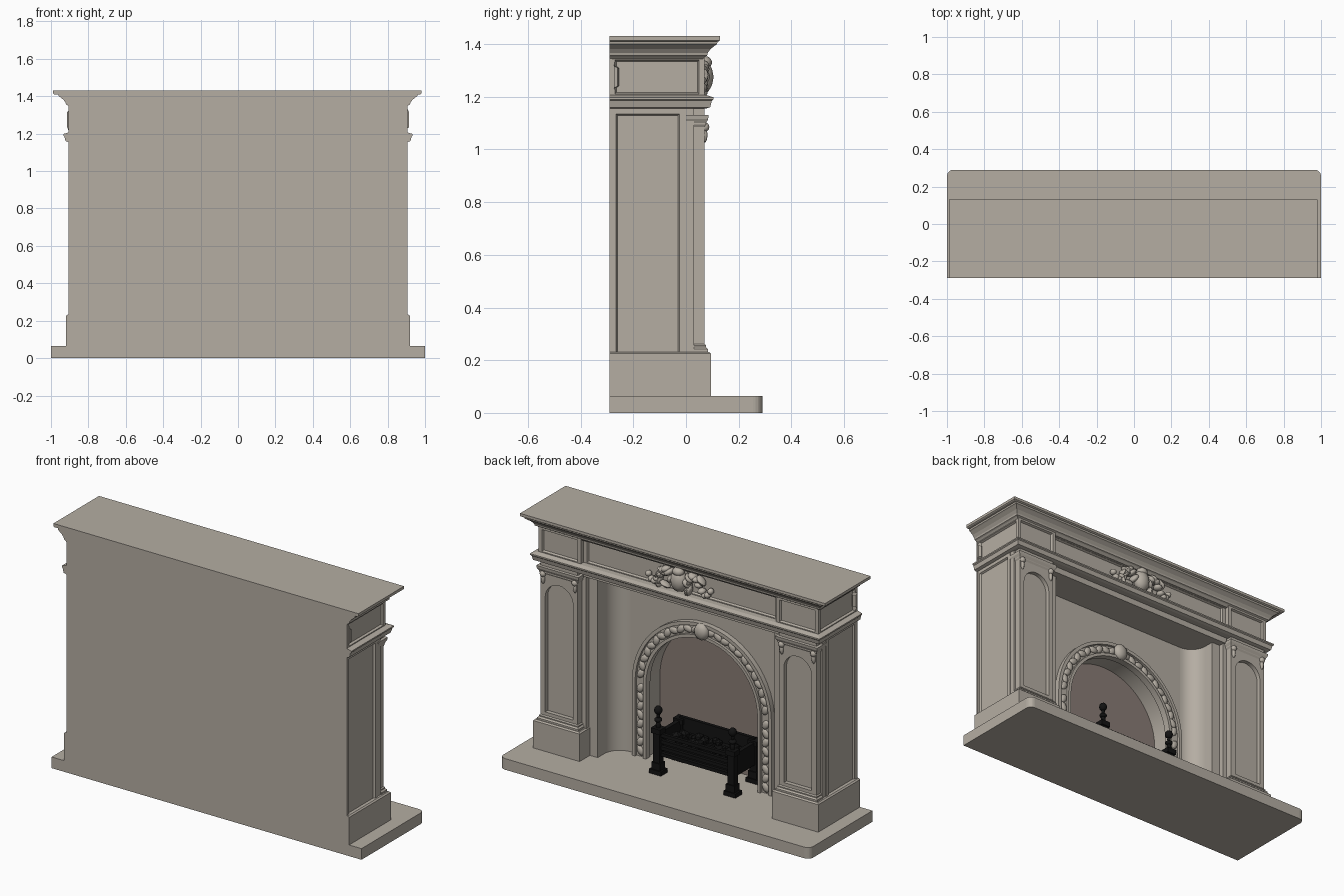
import bpy, bmesh, math, random
from mathutils import Matrix, Vector

if "Cube" in bpy.data.objects:
    bpy.data.objects.remove(bpy.data.objects["Cube"])
random.seed(4)


def material(name, rgb):
    m = bpy.data.materials.new(name)
    m.diffuse_color = (*rgb, 1)
    m.use_nodes = True
    m.node_tree.nodes["Principled BSDF"].inputs["Base Color"].default_value = m.diffuse_color
    return m


STONE = material("warm grey stone", (0.46, 0.42, 0.365))
BROWN = material("brown firebrick", (0.25, 0.20, 0.178))
BLACK = material("black iron", (0.006, 0.006, 0.006))


def finish(name, bm, mat, smooth=False):
    bmesh.ops.recalc_face_normals(bm, faces=bm.faces)
    me = bpy.data.meshes.new(name)
    bm.to_mesh(me)
    bm.free()
    me.materials.append(mat)
    ob = bpy.data.objects.new(name, me)
    bpy.context.collection.objects.link(ob)
    if smooth:
        bpy.ops.object.select_all(action='DESELECT')
        ob.select_set(True)
        bpy.context.view_layer.objects.active = ob
        bpy.ops.object.shade_smooth_by_angle(angle=math.radians(35))
    return ob


def add_box(bm, x, y, z):
    c = Vector((sum(x) / 2, sum(y) / 2, sum(z) / 2))
    size = (abs(x[1] - x[0]), y[1] - y[0], z[1] - z[0], 1)
    bmesh.ops.create_cube(bm, size=1, matrix=Matrix.Translation(c) @ Matrix.Diagonal(size))


def box(name, x, y, z, mat=STONE, panel=None, border=0.03, depth=0.012):
    """Box; the face towards direction 'panel' gets a sunken panel."""
    bm = bmesh.new()
    add_box(bm, x, y, z)
    for d in panel or []:
        bm.normal_update()
        faces = [f for f in bm.faces if f.normal.dot(Vector(d)) > 0.9]
        bmesh.ops.inset_individual(bm, faces=faces, thickness=border)
        bmesh.ops.inset_individual(bm, faces=faces, thickness=0.008, depth=-depth)
    return finish(name, bm, mat)


def prism(name, pts, lo, hi, axis, mat=STONE, smooth=False):
    """Outline extruded along z (pts are x,y) or along y (pts are x,z)."""
    bm = bmesh.new()
    put = (lambda p, h: (p[0], p[1], h)) if axis == 'z' else (lambda p, h: (p[0], h, p[1]))
    face = bm.faces.new([bm.verts.new(put(p, lo)) for p in pts])
    geo = bmesh.ops.extrude_face_region(bm, geom=[face])['geom']
    step = (0, 0, hi - lo) if axis == 'z' else (0, hi - lo, 0)
    bmesh.ops.translate(bm, vec=step, verts=[v for v in geo if isinstance(v, bmesh.types.BMVert)])
    return finish(name, bm, mat, smooth)


def arc(cx, cz, r, n=28):
    return [(cx + r * math.cos(math.pi * i / n), cz + r * math.sin(math.pi * i / n)) for i in range(n + 1)]


def moulding(name, x0, x1, y0, y1, profile, both=True):
    """Stacked rings of (overhang, z); the back stays flat at y0."""
    bm = bmesh.new()
    rings = []
    for o, z in profile:
        rings.append([bm.verts.new(p) for p in
                      ((x0 - o, y0, z), (x1 + o, y0, z), (x1 + o, y1 + o, z), (x0 - o, y1 + o, z))])
    for a, b in zip(rings, rings[1:]):
        for i in range(4):
            bm.faces.new((a[i], a[(i + 1) % 4], b[(i + 1) % 4], b[i]))
    bm.faces.new(rings[0])
    bm.faces.new(rings[-1])
    return finish(name, bm, STONE)


def add_blob(bm, loc, size, turn=0.0):
    m = (Matrix.Translation(loc) @ Matrix.Rotation(turn, 4, 'Y') @ Matrix.Diagonal((*size, 1)))
    bmesh.ops.create_icosphere(bm, subdivisions=2, radius=1, matrix=m)


BACK = -0.29

# hearth slab with rounded front corners
r = 0.035
corner = [(1 - r + r * math.cos(t * math.pi / 12), 0.29 - r + r * math.sin(t * math.pi / 12)) for t in range(7)]
prism("hearth", [(-1, BACK), (1, BACK)] + corner + [(-x, y) for x, y in reversed(corner)], 0, 0.065, 'z')

# back wall and firebox back
box("back_wall", (-0.905, 0.905), (BACK, -0.28), (0.065, 1.41))
box("firebox_back", (-0.42, 0.42), (-0.28, -0.274), (0.065, 0.92), BROWN)

# recessed wall with arched opening, and the raised arch frame
AX, ZC = -0.01, 0.5
prism("arch_wall", [(AX + 0.37, 0.065)] + arc(AX, ZC, 0.37) + [(AX - 0.37, 0.065), (-0.62, 0.065),
      (-0.62, 1.16), (0.62, 1.16), (0.62, 0.065)], -0.28, -0.16, 'y', smooth=True)
for nm, ri, ro, front in (("arch_frame", 0.365, 0.445, -0.145), ("arch_inner_bead", 0.36, 0.378, -0.13),
                          ("arch_outer_bead", 0.43, 0.45, -0.13)):
    prism(nm, [(AX + ri, 0.065)] + arc(AX, ZC, ri) + [(AX - ri, 0.065), (AX - ro, 0.065)]
          + arc(AX, ZC, ro)[::-1] + [(AX + ro, 0.065)], -0.17, front, 'y', smooth=True)

# carved leaves around the arch with a keystone rosette
bm = bmesh.new()
for i in range(1, 26):
    t = math.pi * i / 26
    add_blob(bm, (AX + 0.404 * math.cos(t), -0.143, ZC + 0.404 * math.sin(t)),
             (0.02, 0.012, 0.03), -t + 0.5 * (-1) ** i)
for s in (-1, 1):
    for k in range(8):
        add_blob(bm, (AX + s * 0.404, -0.143, 0.1 + k * 0.052), (0.02, 0.012, 0.03), 0.5 * (-1) ** k)
add_blob(bm, (AX, -0.13, ZC + 0.405), (0.045, 0.03, 0.05))
finish("arch_leaves", bm, STONE, True)

for s, side in ((-1, "left"), (1, "right")):
    X = lambda a, b: tuple(sorted((s * a, s * b)))
    # side pier, plinth and cove towards the recess
    box(side + "_pier", X(0.62, 0.903), (BACK, 0.0), (0.065, 1.16), panel=[(s, 0, 0)], border=0.035, depth=0.01)
    box(side + "_pier_front", X(0.625, 0.9), (0.0, 0.03), (0.2, 1.16))
    moulding(side + "_plinth", *X(0.62, 0.92), BACK, 0.095, [(0, 0.065), (0, 0.225), (-0.008, 0.232)])
    cove = [(0.47 + 0.1 * math.sin(t * math.pi / 20), -0.06 - 0.1 * math.cos(t * math.pi / 20)) for t in range(11)]
    prism(side + "_cove_jamb", [(s * x, y) for x, y in [(0.63, -0.165), (0.47, -0.165)] + cove
          + [(0.57, 0.0), (0.63, 0.0)]], 0.065, 1.14, 'z', smooth=True)
    # pilaster: round-topped sunken panel, base and capital
    c, x0, x1 = s * 0.77, *X(0.65, 0.89)
    box(side + "_pilaster_panel", (x0, x1), (0.025, 0.045), (0.23, 1.16))
    prism(side + "_pilaster_frame", [(c + 0.09, 0.28)] + arc(c, 0.95, 0.09, 14)
          + [(c - 0.09, 0.28), (x0, 0.28), (x0, 1.16), (x1, 1.16), (x1, 0.28)], 0.03, 0.07, 'y', smooth=True)
    box(side + "_pilaster_foot", (x0, x1), (0.03, 0.07), (0.23, 0.281))
    moulding(side + "_pilaster_base", x0, x1, 0.03, 0.07,
             [(0.014, 0.23), (0.014, 0.242), (0.006, 0.25), (0.006, 0.256), (0, 0.262)])
    moulding(side + "_capital", x0, x1, 0.0, 0.07,
             [(0, 1.085), (0.006, 1.095), (0.006, 1.1), (0.014, 1.115), (0.016, 1.13), (0, 1.131)])
    bm = bmesh.new()
    for k in (-1, 1):
        add_blob(bm, (c + k * 0.103, 0.073, 1.085), (0.018, 0.016, 0.018))
        add_blob(bm, (c + k * 0.103, 0.07, 1.055), (0.012, 0.012, 0.03))
    finish(side + "_capital_scrolls", bm, STONE, True)
    # frieze block with sunken panels
    box(side + "_frieze_block", X(0.63, 0.903), (BACK, 0.07), (1.19, 1.36),
        panel=[(s, 0, 0), (0, 1, 0)], border=0.03)
    # long frieze panel beside the carving
    box(side + "_frieze_panel", X(0.02, 0.63), (-0.2, 0.045), (1.19, 1.36), panel=[(0, 1, 0)], border=0.03)

# lintel, lower moulding, cornice and shelf
box("lintel", (-0.64, 0.64), (-0.28, 0.04), (1.12, 1.2))
moulding("lower_moulding", -0.9, 0.9, BACK, 0.07,
         [(0.005, 1.155), (0.022, 1.16), (0.028, 1.185), (0.034, 1.19), (0.034, 1.198), (0.008, 1.206)])
moulding("cornice", -0.9, 0.9, BACK, 0.06,
         [(0, 1.34), (0.012, 1.352), (0.02, 1.356), (0.022, 1.366), (0.034, 1.382), (0.052, 1.396),
          (0.058, 1.4), (0.06, 1.412)])
moulding("mantel_shelf", -0.988, 0.98, BACK, 0.13, [(-0.006, 1.41), (0, 1.414), (0, 1.43)])

# carved scroll and leaf cluster in the middle of the frieze
bm = bmesh.new()
add_blob(bm, (0, 0.065, 1.275), (0.05, 0.04, 0.065))
add_blob(bm, (0, 0.07, 1.33), (0.035, 0.03, 0.025))
for s in (-1, 1):
    for k in range(9):
        t = k / 8
        add_blob(bm, (s * (0.05 + 0.15 * t), 0.058, 1.275 + 0.045 * math.sin(6 * t)),
                 (0.034 - 0.016 * t, 0.034 - 0.014 * t, 0.018), s * (0.9 - 1.8 * t))
    for k in range(6):
        add_blob(bm, (s * random.uniform(0.04, 0.15), 0.06, random.uniform(1.22, 1.33)),
                 (0.012, 0.025, 0.034), random.uniform(-1.3, 1.3))
finish("frieze_carving", bm, STONE, True)

# iron fire grate
GX = -0.04
bm = bmesh.new()
for s in (-1, 1):
    x = GX + s * 0.24
    for y, top in ((-0.03, 0.33), (-0.235, 0.31)):
        add_box(bm, (x - 0.038, x + 0.038), (y - 0.03, y + 0.03), (0.065, 0.09))
        add_box(bm, (x - 0.028, x + 0.028), (y - 0.024, y + 0.024), (0.09, 0.13))
        add_box(bm, (x - 0.022, x + 0.022), (y - 0.018, y + 0.018), (0.13, top))
        add_box(bm, (x - 0.03, x + 0.03), (y - 0.026, y + 0.026), (top - 0.03, top))
    add_box(bm, (x - 0.012, x + 0.012), (-0.235, -0.03), (0.17, 0.3))
for k in range(4):
    z = 0.17 + k * 0.037
    add_box(bm, (GX - 0.24, GX + 0.24), (-0.04, -0.022), (z, z + 0.02))
add_box(bm, (GX - 0.24, GX + 0.24), (-0.245, -0.225), (0.15, 0.32))
add_box(bm, (GX - 0.24, GX + 0.24), (-0.235, -0.045), (0.16, 0.24))
finish("fire_grate", bm, BLACK)

# turned finials on the front posts, and coals
bm = bmesh.new()
for s in (-1, 1):
    for z, w, h in ((0.345, 0.014, 0.03), (0.375, 0.022, 0.014), (0.4, 0.01, 0.02), (0.43, 0.023, 0.026)):
        add_blob(bm, (GX + s * 0.24, -0.03, z), (w, w, h))
finish("grate_finials", bm, BLACK, True)
bm = bmesh.new()
for k in range(40):
    q = random.uniform(0.02, 0.035)
    bmesh.ops.create_icosphere(bm, subdivisions=1, radius=q, matrix=Matrix.Translation(
        (GX + random.uniform(-0.19, 0.19), random.uniform(-0.2, -0.07), random.uniform(0.235, 0.265))))
finish("coals", bm, BLACK)
